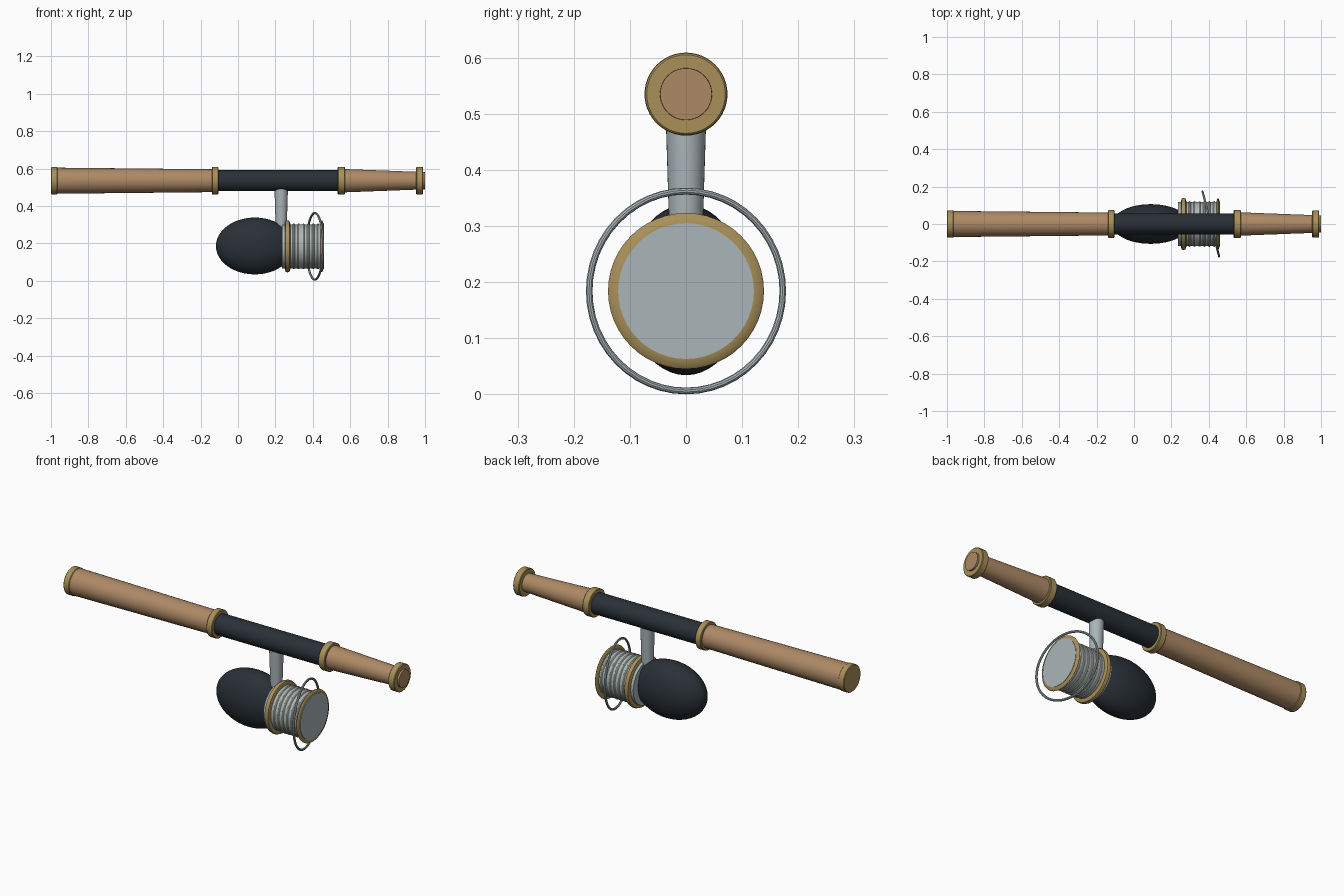
import bpy, bmesh, math

if "Cube" in bpy.data.objects:
    bpy.data.objects.remove(bpy.data.objects["Cube"])

ROD_Z, REEL_Z = 0.535, 0.184


def material(name, rgb):
    m = bpy.data.materials.new(name)
    m.diffuse_color = (*rgb, 1)
    m.use_nodes = True
    m.node_tree.nodes["Principled BSDF"].inputs["Base Color"].default_value = m.diffuse_color
    return m


CORK = material("cork", (0.42, 0.25, 0.13))
BRASS = material("brass", (0.40, 0.28, 0.10))
BLACK = material("black", (0.022, 0.030, 0.038))
STEEL = material("steel", (0.40, 0.46, 0.48))
LINE = material("line", (0.56, 0.57, 0.50))


def finish(ob, name, mat):
    ob.name = name
    ob.data.materials.append(mat)
    bpy.ops.object.select_all(action='DESELECT')
    ob.select_set(True)
    bpy.context.view_layer.objects.active = ob
    bpy.ops.object.shade_smooth_by_angle(angle=math.radians(35))
    return ob


def lathe(name, profile, z, mat, n=48):
    """Turn (x, radius) points around an axis parallel to x."""
    bm = bmesh.new()
    rings = [[bm.verts.new((x, r * math.cos(2 * math.pi * i / n),
                            z + r * math.sin(2 * math.pi * i / n)))
              for i in range(n)] for x, r in profile]
    for a, b in zip(rings, rings[1:]):
        for i in range(n):
            j = (i + 1) % n
            bm.faces.new((a[i], a[j], b[j], b[i]))
    bm.faces.new(rings[0])
    bm.faces.new(rings[-1])
    bmesh.ops.recalc_face_normals(bm, faces=bm.faces)
    me = bpy.data.meshes.new(name)
    bm.to_mesh(me)
    bm.free()
    ob = bpy.data.objects.new(name, me)
    bpy.context.collection.objects.link(ob)
    return finish(ob, name, mat)


def ring(name, x, z, major, minor, mat, tilt=0.0):
    bpy.ops.mesh.primitive_torus_add(location=(x, 0, z), rotation=(0, math.pi / 2, tilt),
                                     major_radius=major, minor_radius=minor,
                                     major_segments=48, minor_segments=10)
    return finish(bpy.context.object, name, mat)


def collar(name, x0, x1, r, z):
    b = 0.003
    return lathe(name, [(x0, r - b), (x0 + b, r), (x1 - b, r), (x1, r - b)], z, BRASS)


# Rod: grips, reel seat and brass collars
lathe("rear_grip", [(-0.995, 0.07), (-0.12, 0.061)], ROD_Z, CORK)
lathe("reel_seat", [(-0.13, 0.056), (0.56, 0.056)], ROD_Z, BLACK)
lathe("fore_grip", [(0.55, 0.063), (1.0, 0.046)], ROD_Z, CORK)
for name, x0, x1, r in [("butt_cap", -1.0, -0.965, 0.073),
                        ("rear_collar", -0.14, -0.105, 0.074),
                        ("middle_collar", 0.533, 0.572, 0.074),
                        ("tip_collar", 0.953, 0.99, 0.073)]:
    collar(name, x0, x1, r, ROD_Z)

# Reel foot joining rod and reel
bpy.ops.mesh.primitive_cone_add(vertices=32, radius1=0.027, radius2=0.036, depth=0.29,
                                location=(0.231, 0, 0.345))
finish(bpy.context.object, "reel_stem", STEEL)

# Reel body
bpy.ops.mesh.primitive_uv_sphere_add(segments=48, ring_count=24, radius=1,
                                     location=(0.09, 0, 0.186), rotation=(0, math.pi / 2, 0))
body = bpy.context.object
body.scale = (0.152, 0.106, 0.208)
finish(body, "reel_body", BLACK)

# Spool with rims and wound line
lathe("spool", [(0.235, 0.118), (0.455, 0.118)], REEL_Z, STEEL)
for name, x0, x1 in [("rear_rim", 0.25, 0.28), ("front_rim", 0.441, 0.457)]:
    b = 0.005
    lathe(name, [(x0, 0.121), (x0 + b, 0.136), ((x0 + x1) / 2, 0.139),
                 (x1 - b, 0.136), (x1, 0.121)], REEL_Z, BRASS)
lathe("spool_face", [(0.44, 0.121), (0.459, 0.121)], REEL_Z, STEEL)
for i in range(6):
    ring(f"line_wrap_{i + 1}", 0.298 + 0.026 * i, REEL_Z, 0.115, 0.007, LINE)

# Tilted wire bail
ring("bail", 0.411, REEL_Z, 0.178, 0.006, STEEL, 0.25)
